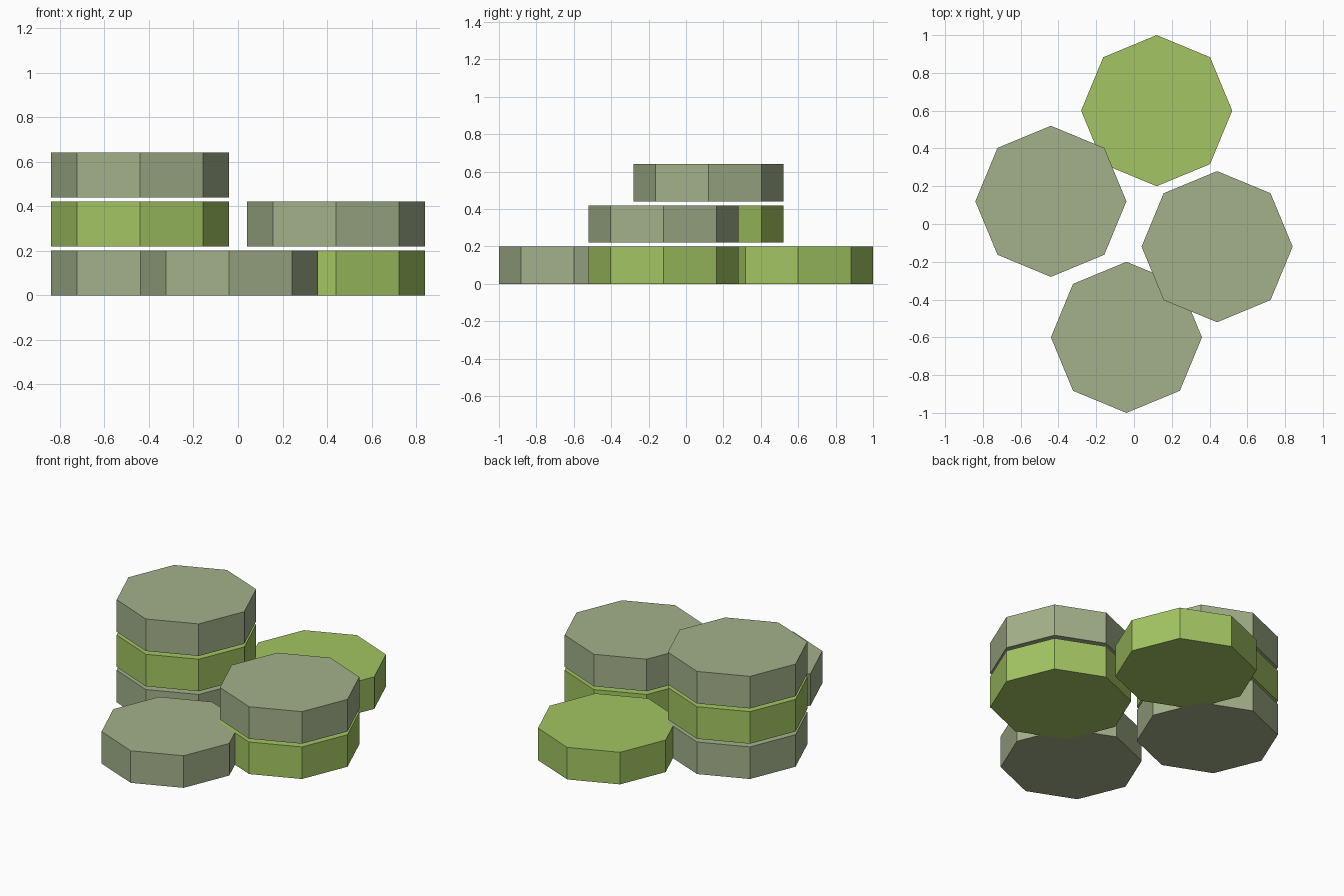
import bpy

cube = bpy.data.objects.get("Cube")
if cube:
    bpy.data.objects.remove(cube, do_unlink=True)

RADIUS, HEIGHT, GAP = 0.4, 0.2, 0.02


def make_material(name, rgb):
    mat = bpy.data.materials.new(name)
    mat.use_nodes = True
    color = (*rgb, 1.0)
    mat.diffuse_color = color
    mat.node_tree.nodes["Principled BSDF"].inputs["Base Color"].default_value = color
    return mat


sage = make_material("sage grey", (0.366, 0.440, 0.254))
green = make_material("leaf green", (0.366, 0.558, 0.122))


def add_stack(name, x, y, colors):
    """Pile flat octagonal discs from the ground up."""
    for level, mat in enumerate(colors):
        z = level * (HEIGHT + GAP) + HEIGHT / 2
        bpy.ops.mesh.primitive_cylinder_add(
            vertices=8, radius=RADIUS, depth=HEIGHT, location=(x, y, z))
        disc = bpy.context.object
        disc.name = f"{name}_disc_{level + 1}"
        disc.data.materials.append(mat)


# Two piles and two single discs
add_stack("right_stack", -0.44, 0.12, [sage, green, sage])
add_stack("left_stack", 0.44, -0.12, [green, sage])
add_stack("front", -0.04, -0.6, [sage])
add_stack("back", 0.12, 0.6, [green])
